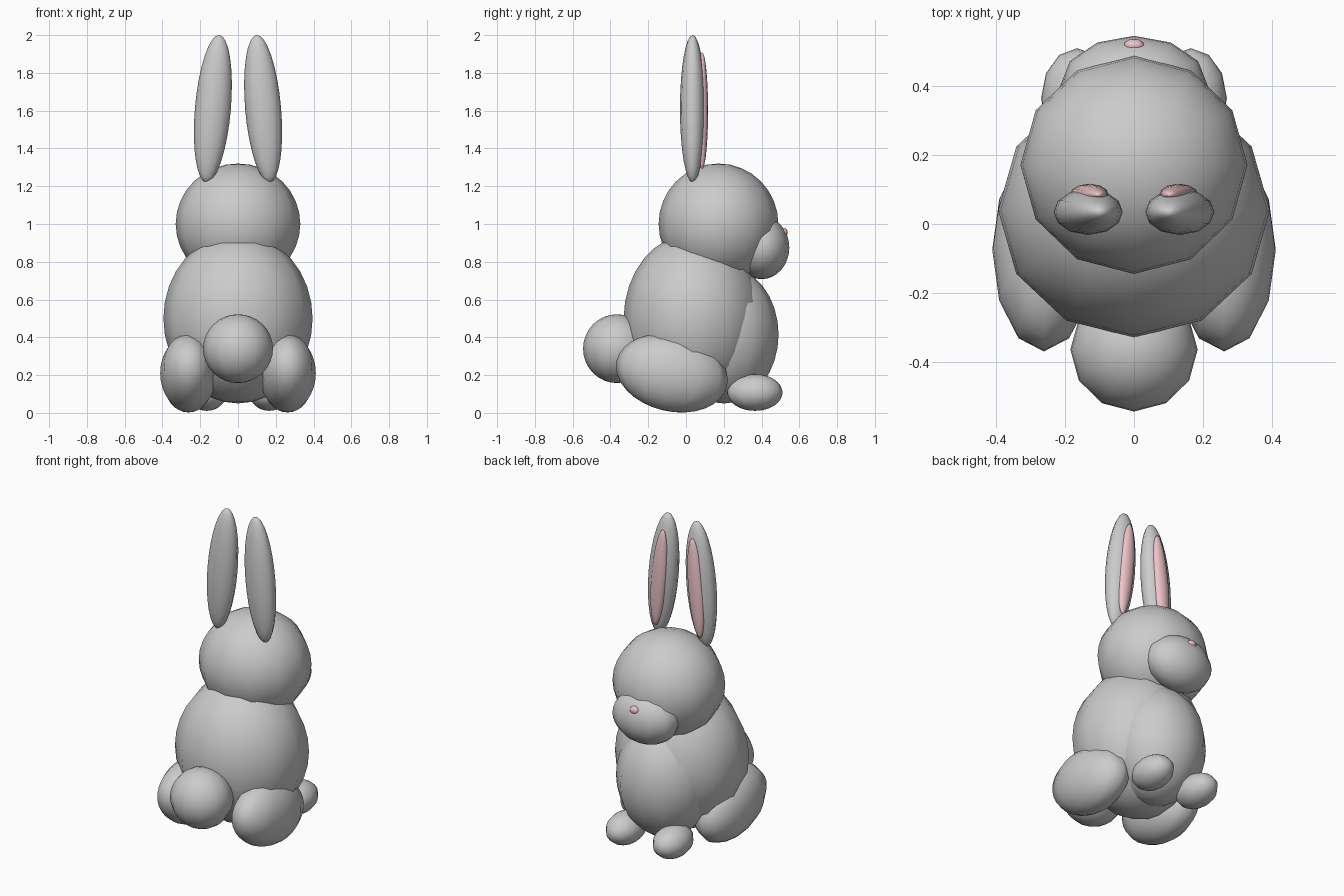
import bpy
from math import radians

if "Cube" in bpy.data.objects:
    bpy.data.objects.remove(bpy.data.objects["Cube"])

pink = bpy.data.materials.new("soft_pink")
pink.diffuse_color = (0.85, 0.55, 0.58, 1)
pink.use_nodes = True
pink.node_tree.nodes["Principled BSDF"].inputs["Base Color"].default_value = pink.diffuse_color


def blob(name, loc, radii, rot=(0, 0, 0), mat=None, segments=12, rings=16):
    """Smooth ellipsoid with its poles along z."""
    bpy.ops.mesh.primitive_uv_sphere_add(segments=segments, ring_count=rings, radius=1,
                                         location=loc,
                                         rotation=[radians(a) for a in rot])
    ob = bpy.context.object
    ob.name = name
    ob.scale = radii
    bpy.ops.object.transform_apply(location=False, rotation=False, scale=True)
    bpy.ops.object.shade_smooth()
    if mat:
        ob.data.materials.append(mat)
    return ob


# Torso, belly and tail (the animal looks towards +y)
blob("body", (0, 0.04, 0.50), (0.395, 0.37, 0.45))
blob("belly", (0, 0.20, 0.415), (0.29, 0.29, 0.365))
blob("tail", (0, -0.365, 0.34), (0.185, 0.18, 0.182))

# Head, muzzle and nose
blob("head", (0, 0.172, 1.0), (0.33, 0.317, 0.32))
blob("muzzle", (0, 0.40, 0.875), (0.215, 0.147, 0.167))
blob("nose", (0, 0.518, 0.955), (0.03, 0.02, 0.025), mat=pink)

# Paired parts
for side, s in (("left", -1), ("right", 1)):
    blob(f"hind_leg_{side}", (s * 0.262, -0.075, 0.21), (0.15, 0.30, 0.202), (-13, 0, 0))
    blob(f"front_foot_{side}", (s * 0.165, 0.365, 0.108), (0.105, 0.146, 0.097))
    blob(f"ear_{side}", (s * 0.133, 0.035, 1.61), (0.095, 0.067, 0.392), (0, -s * 5, 0))
    blob(f"inner_ear_{side}", (s * 0.13, 0.085, 1.60), (0.05, 0.032, 0.31),
         (0, -s * 5, 0), mat=pink)
